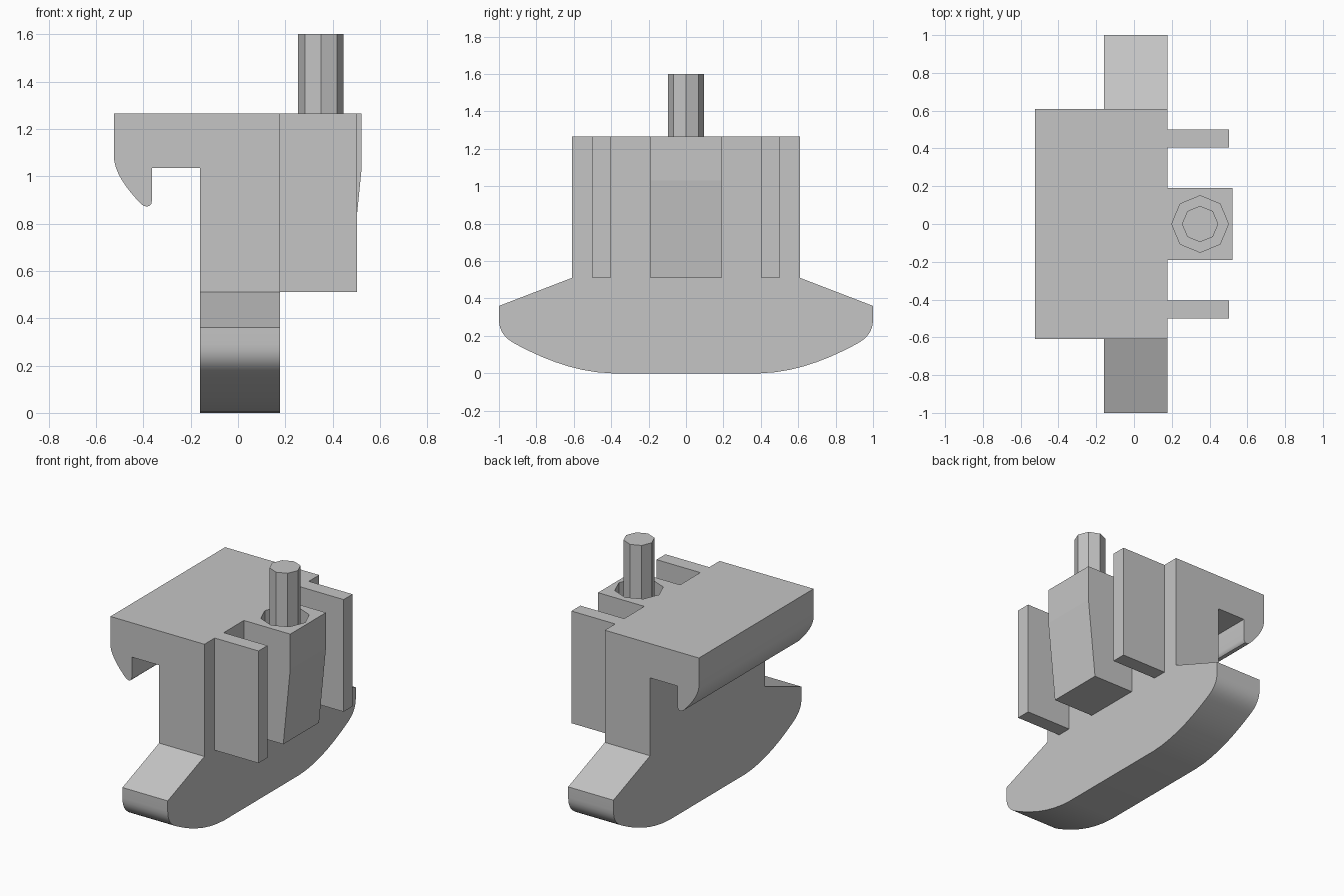
import bpy, bmesh
from math import radians
from mathutils import Vector
from mathutils.geometry import interpolate_bezier

cube = bpy.data.objects.get("Cube")
if cube:
    bpy.data.objects.remove(cube)

grey = bpy.data.materials.new("plain grey")
grey.use_nodes = True
colour = (0.56, 0.56, 0.56, 1)
grey.diffuse_color = colour
grey.node_tree.nodes["Principled BSDF"].inputs["Base Color"].default_value = colour


def curve(a, b, c, d, steps=8):
    """Points along one Bezier segment, from a to d."""
    pts = [Vector((*p, 0)) for p in (a, b, c, d)]
    return [(p.x, p.y) for p in interpolate_bezier(*pts, steps)]


def finish(name, bm):
    bmesh.ops.recalc_face_normals(bm, faces=bm.faces)
    mesh = bpy.data.meshes.new(name)
    bm.to_mesh(mesh)
    bm.free()
    mesh.materials.append(grey)
    ob = bpy.data.objects.new(name, mesh)
    bpy.context.collection.objects.link(ob)
    return ob


def extrude(name, profile, axis, start, end):
    """Extrude a (y, z) profile along x, or an (x, z) profile along y."""
    bm = bmesh.new()
    place = (lambda u, v: (start, u, v)) if axis == "x" else (lambda u, v: (u, start, v))
    face = bm.faces.new([bm.verts.new(place(u, v)) for u, v in profile])
    out = bmesh.ops.extrude_face_region(bm, geom=[face])
    shift = Vector((end - start, 0, 0)) if axis == "x" else Vector((0, end - start, 0))
    bmesh.ops.translate(bm, vec=shift, verts=[g for g in out["geom"] if isinstance(g, bmesh.types.BMVert)])
    return finish(name, bm)


def octagon(name, radius, x, bottom, top):
    bm = bmesh.new()
    bmesh.ops.create_cone(bm, cap_ends=True, segments=8, radius1=radius, radius2=radius, depth=top - bottom)
    bmesh.ops.translate(bm, vec=(x, 0, (top + bottom) / 2), verts=bm.verts)
    # keep a corner of the octagon on each axis
    return finish(name, bm)


def smooth(ob):
    bpy.ops.object.select_all(action="DESELECT")
    ob.select_set(True)
    bpy.context.view_layer.objects.active = ob
    bpy.ops.object.shade_smooth_by_angle(angle=radians(30))


TOP, SHELF = 1.265, 0.51
INNER, OUTER = -0.16, 0.177

# Body: upright slab on a rounded keel, mirrored front to back
half = curve((0.4, 0), (0.58, 0.005), (0.75, 0.07), (0.9, 0.15))
half += curve((0.9, 0.15), (0.97, 0.185), (1, 0.225), (1, 0.29))[1:]
half += [(1, 0.36), (0.61, SHELF), (0.61, TOP)]
body = extrude("keel_body", half + [(-y, z) for y, z in reversed(half)], "x", INNER, OUTER)
smooth(body)

# Hooked ledge with a rounded lip
hook = [(INNER, TOP), (-0.523, TOP)]
hook += curve((-0.523, 1.067), (-0.515, 1.0), (-0.455, 0.93), (-0.41, 0.883))
hook += curve((-0.41, 0.883), (-0.39, 0.864), (-0.363, 0.868), (-0.363, 0.9), 6)[1:]
hook += [(-0.363, 1.034), (INNER, 1.034)]
smooth(extrude("hook_ledge", hook, "y", -0.61, 0.61))

# Side ribs
for side, start in (("front", -0.5), ("back", 0.405)):
    rib = [(OUTER, SHELF), (0.503, SHELF), (0.503, TOP), (OUTER, TOP)]
    extrude(side + "_rib", rib, "y", start, start + 0.095)

# Tapered middle block with an octagonal socket
taper = [(OUTER, SHELF), (0.47, SHELF), (0.522, 1.03), (0.522, TOP), (OUTER, TOP)]
block = extrude("socket_block", taper, "y", -0.19, 0.19)
cutter = octagon("socket_cutter", 0.15, 0.35, 0.97, TOP + 0.1)
cutter.hide_render = True
cut = block.modifiers.new("socket", "BOOLEAN")
cut.operation, cut.solver, cut.object = "DIFFERENCE", "EXACT", cutter
bpy.context.view_layer.objects.active = block
bpy.ops.object.modifier_apply(modifier=cut.name)
bpy.data.objects.remove(cutter)

# Octagonal peg standing in the socket
octagon("peg", 0.096, 0.35, 0.97, 1.6)
